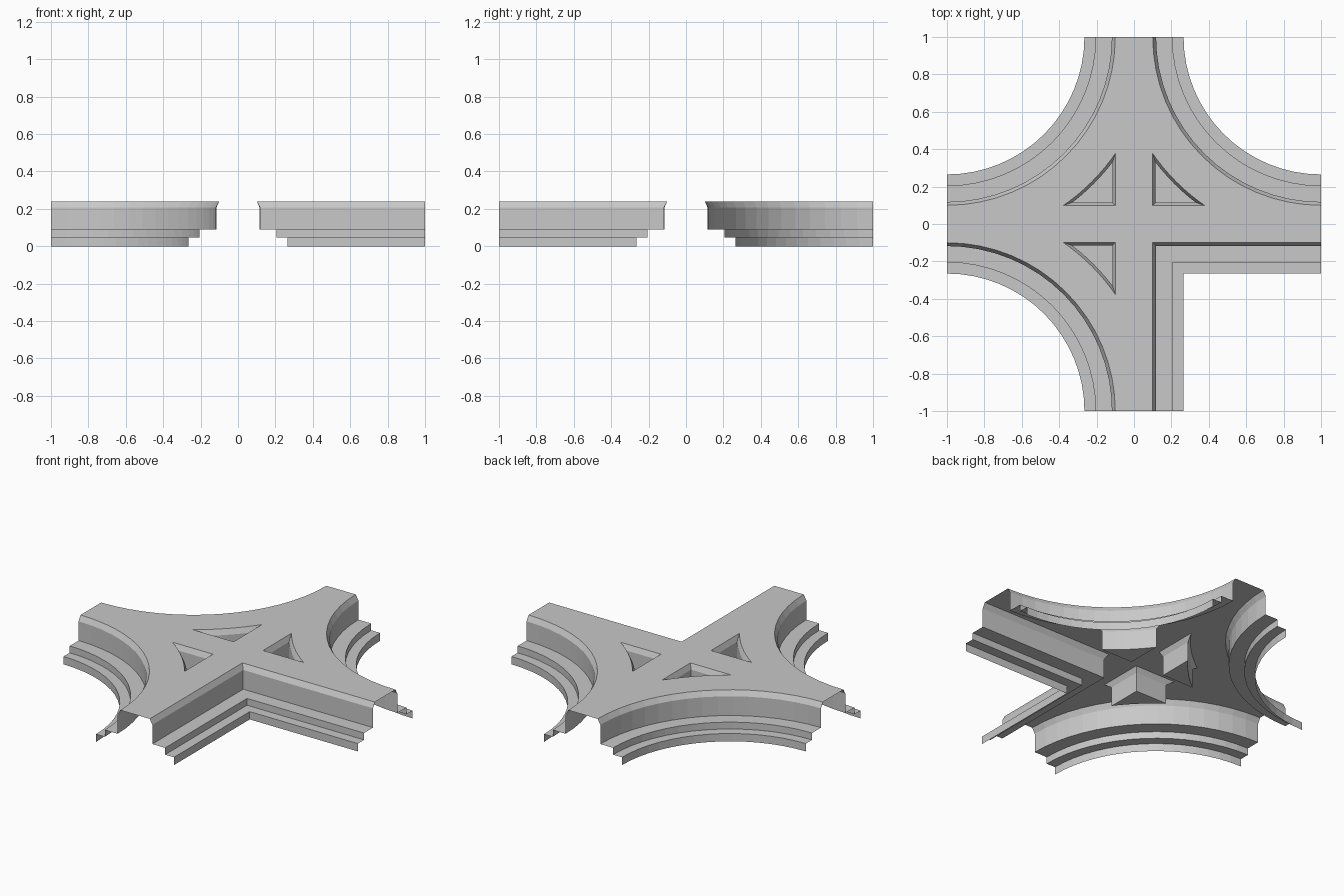
import bpy, bmesh, math
from mathutils import Vector

if "Cube" in bpy.data.objects:
    bpy.data.objects.remove(bpy.data.objects["Cube"])

# Single grey finish
grey = bpy.data.materials.new("plain_grey")
grey.use_nodes = True
COLOUR = (0.58, 0.58, 0.58, 1)
grey.diffuse_color = COLOUR
grey.node_tree.nodes["Principled BSDF"].inputs["Base Color"].default_value = COLOUR

STEPS = 16
TOP = 0.24
# Stepped kerb section: distance from the arm's middle line, height
SECTION = [(0.1, TOP), (0.118, 0.208), (0.118, 0.09), (0.205, 0.09),
           (0.205, 0.048), (0.265, 0.048), (0.265, 0)]
# Pocket section: inset from the rim, height
POCKET = [(0, TOP), (0.015, 0.208), (0.015, 0.09)]


def curved_edge(off):
    """Quarter circle around the open corner, from the y arm to the x arm."""
    r = 1 - off
    angles = [math.pi + math.pi / 2 * i / STEPS for i in range(STEPS + 1)]
    return [(1 + r * math.cos(a), 1 + r * math.sin(a)) for a in angles]


def square_edge(off):
    return [(off, 1), (off, off), (1, off)]


def pocket_edge(inset):
    """Triangle with one curved side and its right angle towards the middle."""
    a, r = 0.1 + inset, 1.095 + inset
    start = math.asin((1 - a) / r)
    end = math.pi / 2 - start
    lo, hi = min(start, end), max(start, end)
    n = 8
    arc = [lo + (hi - lo) * i / n for i in range(n + 1)]
    return [(a, a)] + [(1 - r * math.cos(t), 1 - r * math.sin(t)) for t in arc]


def ring(bm, points, z, sx, sy):
    return [bm.verts.new((sx * x, sy * y, z)) for x, y in points]


def bridge(bm, rings, closed=False):
    for a, b in zip(rings, rings[1:]):
        n = len(a)
        for i in range(n if closed else n - 1):
            j = (i + 1) % n
            bm.faces.new((a[i], a[j], b[j], b[i]))


def finish(bm, name, facing):
    """Turn each face along the given direction and make the object."""
    bm.normal_update()
    for f in bm.faces:
        if f.normal.dot(facing(f.calc_center_median())) < 0:
            f.normal_flip()
    mesh = bpy.data.meshes.new(name)
    bm.to_mesh(mesh)
    bm.free()
    mesh.materials.append(grey)
    bpy.context.collection.objects.link(bpy.data.objects.new(name, mesh))


# Corners in order around the deck: name, x sign, y sign, edge shape
CORNERS = [("back_left", 1, 1, curved_edge), ("back_right", -1, 1, curved_edge),
           ("front_right", -1, -1, curved_edge), ("front_left", 1, -1, square_edge)]

outline, holes = [], []
for name, sx, sy, edge in CORNERS:
    # Stepped kerb
    bm = bmesh.new()
    bridge(bm, [ring(bm, edge(off), z, sx, sy) for off, z in SECTION])
    out = Vector((sx, sy, 1))
    finish(bm, name + "_kerb", lambda c: out)

    path = [(sx * x, sy * y) for x, y in edge(SECTION[0][0])]
    outline += path[::-1] if sx * sy > 0 else path

    # Sunken pocket beside each curved kerb
    if edge is curved_edge:
        bm = bmesh.new()
        rings = [ring(bm, pocket_edge(o), z, sx, sy) for o, z in POCKET]
        bridge(bm, rings, closed=True)
        bm.faces.new(rings[-1])
        middle = Vector((0.18 * sx, 0.18 * sy, TOP))
        finish(bm, name + "_pocket", lambda c: middle - c)
        holes.append([(sx * x, sy * y) for x, y in pocket_edge(0)])

# Flat deck with the pocket openings left out
bm = bmesh.new()
for loop in [outline] + holes:
    verts = ring(bm, loop, TOP, 1, 1)
    for a, b in zip(verts, verts[1:] + verts[:1]):
        bm.edges.new((a, b))
bmesh.ops.triangle_fill(bm, edges=bm.edges[:], use_beauty=True, use_dissolve=False,
                        normal=(0, 0, 1))
finish(bm, "deck", lambda c: Vector((0, 0, 1)))
